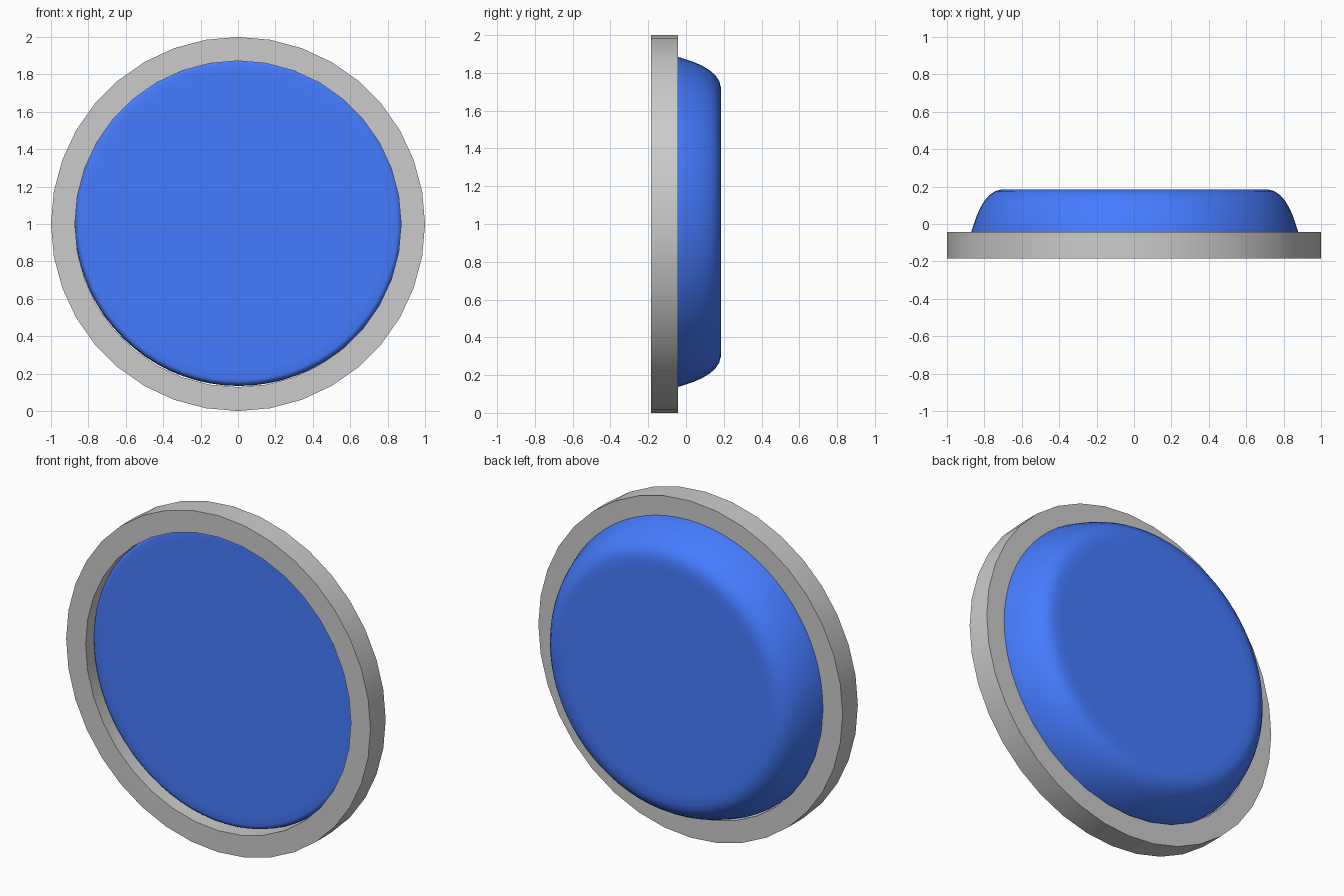
import bpy, bmesh, math

if "Cube" in bpy.data.objects:
    bpy.data.objects.remove(bpy.data.objects["Cube"])


def lathe(name, profile, segments, centre, close_ring=False):
    """Turn (radius, y) points about the y axis; end caps unless it is a closed ring."""
    bm = bmesh.new()
    loops = []
    for r, y in profile:
        loop = []
        for i in range(segments):
            a = 2 * math.pi * i / segments
            loop.append(bm.verts.new((centre[0] + r * math.cos(a), y,
                                      centre[1] + r * math.sin(a))))
        loops.append(loop)
    pairs = list(zip(loops, loops[1:]))
    if close_ring:
        pairs.append((loops[-1], loops[0]))
    else:
        bm.faces.new(loops[0])
        bm.faces.new(loops[-1])
    for a, b in pairs:
        for i in range(segments):
            j = (i + 1) % segments
            bm.faces.new((a[i], a[j], b[j], b[i]))
    bmesh.ops.recalc_face_normals(bm, faces=bm.faces)
    mesh = bpy.data.meshes.new(name)
    bm.to_mesh(mesh)
    bm.free()
    obj = bpy.data.objects.new(name, mesh)
    bpy.context.collection.objects.link(obj)
    return obj


# Outer ring with a 36-sided outline
ring = lathe("outer_ring",
             [(1.0, -0.185), (1.0, -0.042), (0.872, -0.042), (0.872, -0.185)],
             36, (0, 1), close_ring=True)

# Rounded blue button: flat front with a small round edge, domed back.
# The extra inner loops keep the flat faces evenly shaded.
button = lathe("button",
               [(0.80, -0.13), (0.845, -0.13), (0.858, -0.127), (0.868, -0.118),
                (0.874, -0.10), (0.877, -0.07), (0.873, -0.04),
                (0.862, -0.005), (0.847, 0.04), (0.827, 0.085), (0.803, 0.125),
                (0.777, 0.155), (0.745, 0.176), (0.71, 0.185), (0.66, 0.185)],
               72, (0.004, 1.011))
blue = bpy.data.materials.new("blue")
blue.diffuse_color = (0.06, 0.2, 1.0, 1)
blue.use_nodes = True
blue.node_tree.nodes["Principled BSDF"].inputs["Base Color"].default_value = blue.diffuse_color
button.data.materials.append(blue)

# Smooth shading with sharp ring edges
for obj in (ring, button):
    obj.select_set(True)
bpy.context.view_layer.objects.active = button
bpy.ops.object.shade_smooth_by_angle(angle=math.radians(40))
